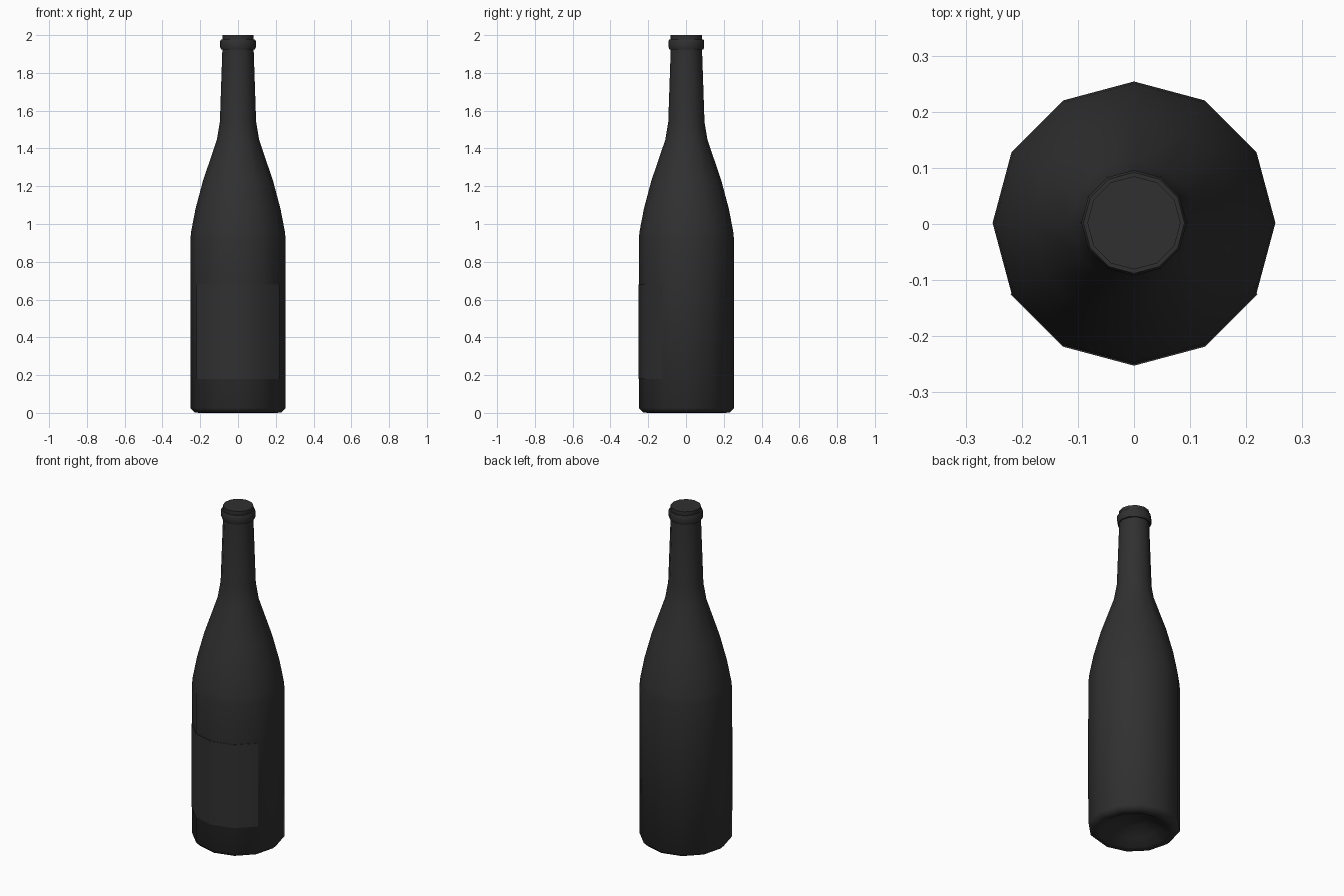
import bpy, math

if "Cube" in bpy.data.objects:
    bpy.data.objects.remove(bpy.data.objects["Cube"])

SIDES = 12
CY = 0.002  # glass sits slightly back, the label adds thickness in front

glass = bpy.data.materials.new("dark_glass")
glass.diffuse_color = (0.03, 0.03, 0.03, 1)
glass.use_nodes = True
glass.node_tree.nodes["Principled BSDF"].inputs["Base Color"].default_value = glass.diffuse_color


def finish(name, verts, faces, angle):
    mesh = bpy.data.meshes.new(name)
    mesh.from_pydata(verts, [], faces)
    mesh.materials.append(glass)
    ob = bpy.data.objects.new(name, mesh)
    bpy.context.collection.objects.link(ob)
    bpy.ops.object.select_all(action='DESELECT')
    ob.select_set(True)
    bpy.context.view_layer.objects.active = ob
    bpy.ops.object.shade_smooth_by_angle(angle=math.radians(angle))
    return ob


def lathe(name, profile, angle=50):
    """Revolve (radius, z) points, bottom to top; radius 0 closes to a pole."""
    verts, faces, rings = [], [], []
    for r, z in profile:
        start, n = len(verts), (SIDES if r > 0 else 1)
        for i in range(n):
            a = math.tau * i / SIDES
            verts.append((r * math.cos(a), CY + r * math.sin(a), z))
        rings.append([start + i % n for i in range(SIDES)])
    for lo, hi in zip(rings, rings[1:]):
        for i in range(SIDES):
            j = (i + 1) % SIDES
            loop = list(dict.fromkeys((lo[i], lo[j], hi[j], hi[i])))
            faces.append(loop)
    return finish(name, verts, faces, angle)


# Bottle with hollow punt, straight body, sloping shoulder, neck and flat top
lathe("bottle", [
    (0, 0.08), (0.07, 0.07), (0.14, 0.035), (0.19, 0.004), (0.205, 0),
    (0.23, 0.003), (0.252, 0.025), (0.252, 0.92), (0.248, 0.96),
    (0.225, 1.08), (0.185, 1.23), (0.112, 1.445), (0.096, 1.54),
    (0.083, 1.92), (0.083, 2.0), (0, 2.0)])

# Raised lip ring around the mouth
lathe("lip_ring", [
    (0.08, 1.925), (0.09, 1.925), (0.094, 1.935), (0.094, 1.97),
    (0.09, 1.978), (0.08, 1.978)])

# Thin label wrapped round the four front faces
verts, faces = [], []
for i in range(5):
    a = math.radians(-150 + 30 * i)
    for r, z in ((0.250, 0.18), (0.2545, 0.18), (0.2545, 0.68), (0.250, 0.68)):
        verts.append((r * math.cos(a), CY + r * math.sin(a), z))
for i in range(4):
    for k in range(4):
        m = (k + 1) % 4
        faces.append((4 * i + k, 4 * i + 4 + k, 4 * i + 4 + m, 4 * i + m))
faces += [(0, 1, 2, 3), (19, 18, 17, 16)]
finish("label", verts, faces, 40)
